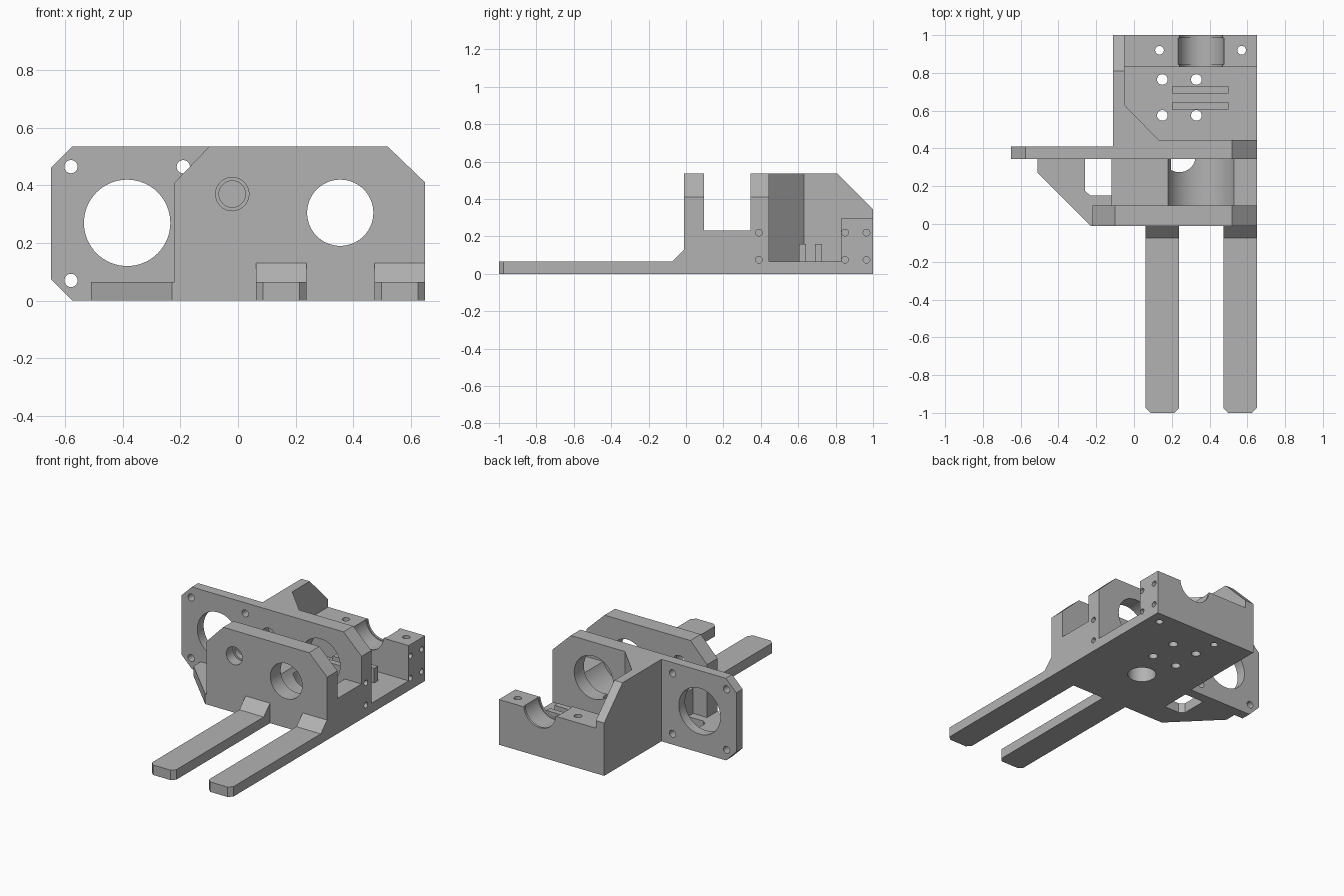
import bpy, bmesh, math

cube = bpy.data.objects.get("Cube")
if cube:
    bpy.data.objects.remove(cube, do_unlink=True)

grey = bpy.data.materials.new("light grey plastic")
grey.use_nodes = True
grey.diffuse_color = (0.45, 0.45, 0.45, 1)
grey.node_tree.nodes["Principled BSDF"].inputs["Base Color"].default_value = grey.diffuse_color

PLACE = {
    "x": lambda u, v, w: (w, u, v),
    "y": lambda u, v, w: (u, w, v),
    "z": lambda u, v, w: (u, v, w),
}


def prism(name, points, axis, start, end):
    """Extrude a flat outline along an axis."""
    bm = bmesh.new()
    place = PLACE[axis]
    face = bm.faces.new([bm.verts.new(place(u, v, start)) for u, v in points])
    moved = bmesh.ops.extrude_face_region(bm, geom=[face])["geom"]
    for vert in [g for g in moved if isinstance(g, bmesh.types.BMVert)]:
        vert.co["xyz".index(axis)] = end
    bmesh.ops.recalc_face_normals(bm, faces=bm.faces)
    mesh = bpy.data.meshes.new(name)
    bm.to_mesh(mesh)
    bm.free()
    mesh.materials.append(grey)
    obj = bpy.data.objects.new(name, mesh)
    bpy.context.collection.objects.link(obj)
    return obj


def box(name, x, y, z):
    return prism(name, [(x[0], y[0]), (x[1], y[0]), (x[1], y[1]), (x[0], y[1])], "z", *z)


def hole(u, v, radius, axis, start, end, sides=32):
    ring = [(u + radius * math.cos(math.tau * i / sides),
             v + radius * math.sin(math.tau * i / sides)) for i in range(sides)]
    return prism("hole_cutter", ring, axis, start, end)


def combine(target, tool, operation):
    mod = target.modifiers.new(operation, "BOOLEAN")
    mod.operation = operation
    mod.solver = "EXACT"
    mod.object = tool
    tool.hide_render = True
    bpy.context.view_layer.objects.active = target
    bpy.ops.object.modifier_apply(modifier=mod.name)
    bpy.data.objects.remove(tool, do_unlink=True)


# Floor with a slanted wing on the right side
body = prism("bracket_body", [(-0.51, 0.36), (-0.51, 0.27), (-0.23, -0.01), (0.65, -0.01),
                              (0.65, 1), (-0.11, 1), (-0.11, 0.36)], "z", 0, 0.065)

# Upright plates, bearing block, side wall, corner gusset and rear saddle
front_outline = [(-0.22, 0), (0.65, 0), (0.65, 0.41), (0.52, 0.535), (-0.10, 0.535), (-0.22, 0.41)]
motor_outline = [(-0.575, 0), (0.1, 0), (0.1, 0.535), (-0.575, 0.535), (-0.65, 0.46), (-0.65, 0.075)]
middle_outline = [(-0.11, 0), (0.65, 0), (0.65, 0.41), (0.52, 0.535), (-0.11, 0.535)]
parts = [
    prism("front_plate", front_outline, "y", -0.01, 0.097),
    box("bearing_block", (-0.12, 0.65), (0.05, 0.38), (0, 0.23)),
    prism("middle_plate", middle_outline, "y", 0.345, 0.445),
    prism("motor_plate", motor_outline, "y", 0.345, 0.41),
    prism("side_wall", [(0.4, 0), (1, 0), (1, 0.345), (0.81, 0.535), (0.4, 0.535)], "x", -0.11, -0.05),
    prism("corner_gusset", [(-0.08, 0.4), (0.13, 0.4), (0.13, 0.445), (-0.05, 0.63), (-0.08, 0.63)],
          "z", 0, 0.535),
    box("rear_saddle", (-0.08, 0.65), (0.83, 1), (0, 0.295)),
]
for part in parts:
    combine(body, part, "UNION")

# Main bore, stepped through the plates, block and saddle
bore = (0.355, 0.305)
cutters = [
    hole(*bore, 0.115, "y", -0.1, 0.2, 64),
    hole(*bore, 0.19, "y", 0.097, 0.345, 64),
    hole(*bore, 0.14, "y", 0.3, 0.5, 64),
    hole(*bore, 0.115, "y", 0.8, 1.1, 64),
    hole(*bore, 0.122, "y", 0.845, 0.985, 64),
]
# Shaft hole, motor opening and its screw holes
cutters += [
    hole(-0.02, 0.37, 0.058, "y", -0.1, 0.06),
    hole(-0.02, 0.37, 0.046, "y", 0.03, 0.41),
    hole(-0.385, 0.27, 0.15, "y", 0.3, 0.5, 64),
]
cutters += [hole(x, z, 0.023, "y", 0.3, 0.5) for x in (-0.58, -0.19) for z in (0.07, 0.465)]
# Drain hole and wing window in the floor
cutters += [
    hole(0.24, 0.36, 0.086, "z", -0.1, 0.2, 48),
    prism("window_cutter", [(-0.26, 0.345), (-0.26, 0.175), (-0.23, 0.15), (-0.12, 0.15),
                            (-0.12, 0.345)], "z", -0.1, 0.2),
]
# Vertical screw holes and blind holes in the left side
cutters += [hole(x, y, 0.028, "z", -0.1, 0.2) for x in (0.15, 0.33) for y in (0.575, 0.765)]
cutters += [hole(x, 0.92, 0.023, "z", -0.1, 0.4) for x in (0.135, 0.57)]
cutters += [hole(y, z, 0.018, "x", 0.57, 0.7, 20) for y in (0.39, 0.85, 0.965) for z in (0.075, 0.22)]
for cutter in cutters:
    combine(body, cutter, "DIFFERENCE")

bpy.ops.object.select_all(action="DESELECT")
body.select_set(True)
bpy.context.view_layer.objects.active = body
bpy.ops.object.shade_smooth_by_angle(angle=math.radians(30))

# Flat arms with chamfered tips and a sloped root
for side, left, right in (("right", 0.062, 0.238), ("left", 0.474, 0.65)):
    arm = prism(side + "_arm", [(-1, 0), (-0.01, 0), (-0.01, 0.13), (-0.075, 0.065), (-1, 0.065)],
                "x", left, right)
    bm = bmesh.new()
    bm.from_mesh(arm.data)
    tips = [e for e in bm.edges if all(v.co.y < -0.99 for v in e.verts)
            and abs(e.verts[0].co.x - e.verts[1].co.x) < 0.001]
    bmesh.ops.bevel(bm, geom=tips, offset=0.025, segments=1, affect="EDGES")
    bm.to_mesh(arm.data)
    bm.free()

# Low ribs on the floor
for name, y in (("front_rib", 0.605), ("rear_rib", 0.69)):
    box(name, (0.2, 0.5), (y, y + 0.037), (0.06, 0.16))
